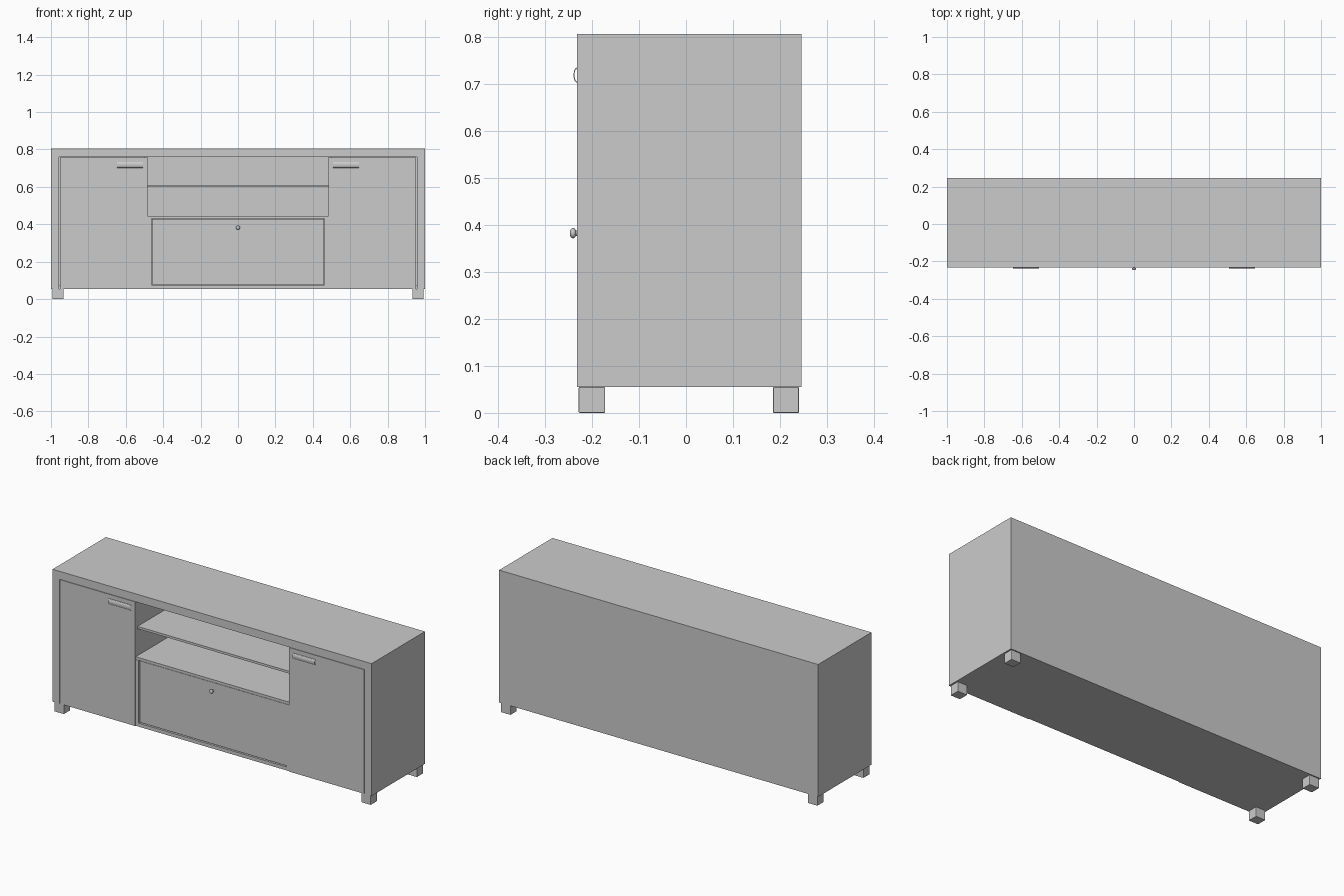
import bpy, bmesh
from math import sin, cos, pi

if "Cube" in bpy.data.objects:
    bpy.data.objects.remove(bpy.data.objects["Cube"])

grey = bpy.data.materials.new("plain grey")
grey.use_nodes = True
COLOUR = (0.6, 0.6, 0.6, 1)
grey.diffuse_color = COLOUR
grey.node_tree.nodes["Principled BSDF"].inputs["Base Color"].default_value = COLOUR

FRONT, BACK = -0.232, 0.245
BASE, UNDER_TOP, HEIGHT = 0.055, 0.76, 0.805
SIDE, BAY = 0.956, 0.483


def finish(name, bm):
    bmesh.ops.recalc_face_normals(bm, faces=bm.faces)
    mesh = bpy.data.meshes.new(name)
    bm.to_mesh(mesh)
    bm.free()
    mesh.materials.append(grey)
    obj = bpy.data.objects.new(name, mesh)
    bpy.context.collection.objects.link(obj)
    return obj


def box(name, x, y, z, bevel=0):
    bm = bmesh.new()
    bmesh.ops.create_cube(bm, size=1)
    for v in bm.verts:
        v.co = [r[0] if c < 0 else r[1] for c, r in zip(v.co, (x, y, z))]
    if bevel:
        bmesh.ops.bevel(bm, geom=bm.edges[:], offset=bevel, segments=2,
                        profile=0.5, affect='EDGES')
    return finish(name, bm)


def prism(name, profile, x0, x1):
    """Extrude a closed (y, z) profile along x."""
    bm = bmesh.new()
    face = bm.faces.new([bm.verts.new((x0, y, z)) for y, z in profile])
    new = bmesh.ops.extrude_face_region(bm, geom=[face])["geom"]
    for v in new:
        if isinstance(v, bmesh.types.BMVert):
            v.co.x = x1
    return finish(name, bm)


def smooth(obj):
    bpy.ops.object.select_all(action='DESELECT')
    obj.select_set(True)
    bpy.context.view_layer.objects.active = obj
    bpy.ops.object.shade_smooth_by_angle()


def span(s, a, b):
    return tuple(sorted((s * a, s * b)))


# Carcass
box("top_board", (-1, 1), (FRONT, BACK), (UNDER_TOP, HEIGHT))
box("bottom_board", (-SIDE, SIDE), (FRONT + 0.02, BACK), (BASE, 0.075))
box("back_panel", (-SIDE, SIDE), (BACK - 0.015, BACK), (0.075, UNDER_TOP))

# Mirrored sides, doors, dividers, handles and feet
for s, side in ((1, "left"), (-1, "right")):
    box(side + "_side_panel", span(s, SIDE, 1), (FRONT, BACK), (BASE, UNDER_TOP))
    box(side + "_door", span(s, BAY, SIDE - 0.004), (FRONT, FRONT + 0.02),
        (BASE, UNDER_TOP - 0.002))
    box(side + "_divider", span(s, BAY, BAY + 0.02), (FRONT + 0.02, BACK - 0.015),
        (0.075, UNDER_TOP))
    # Curved cup pull, open underneath
    arc = [(FRONT - 0.007 * sin(t * pi / 8), 0.718 + 0.016 * cos(t * pi / 8))
           for t in range(9)]
    inner = [(FRONT - 0.005 * sin(t * pi / 8), 0.718 + 0.013 * cos(t * pi / 8))
             for t in range(8, -1, -1)]
    smooth(prism(side + "_handle", arc + inner, *span(s, 0.508, 0.648)))
    for y0, y1, end in ((-0.228, -0.172, "front"), (0.185, 0.24, "back")):
        box(f"{side}_{end}_foot", span(s, 0.932, 0.992), (y0, y1), (0, BASE), 0.002)

# Open shelves in the middle bay
box("upper_shelf", (-BAY, BAY), (FRONT + 0.022, BACK - 0.015), (0.598, 0.611))
box("lower_shelf", (-BAY, BAY), (FRONT + 0.006, BACK - 0.015), (0.43, 0.445))

# Drawer in its frame
FRAME = (FRONT + 0.004, FRONT + 0.03)
box("drawer_frame_bottom", (-BAY, BAY), FRAME, (BASE, 0.075))
for s, side in ((1, "left"), (-1, "right")):
    box("drawer_frame_" + side, span(s, 0.463, BAY), FRAME, (0.075, 0.43))
box("drawer_front", (-0.459, 0.459), (FRONT + 0.009, FRONT + 0.03), (0.079, 0.427))
box("drawer_backing", (-0.463, 0.463), (FRONT + 0.03, FRONT + 0.04), (0.075, 0.43))

# Round drawer knob on a short stem
bm = bmesh.new()
bmesh.ops.create_uvsphere(bm, u_segments=20, v_segments=12, radius=0.011)
for v in bm.verts:
    v.co = (v.co.x, FRONT - 0.008 + v.co.y * 0.64, 0.382 + v.co.z)
smooth(finish("drawer_knob", bm))
bm = bmesh.new()
bmesh.ops.create_cone(bm, cap_ends=True, segments=16, radius1=0.006, radius2=0.006, depth=0.02)
for v in bm.verts:
    v.co = (v.co.x, FRONT + 0.002 + v.co.z, 0.382 + v.co.y)
smooth(finish("knob_stem", bm))
